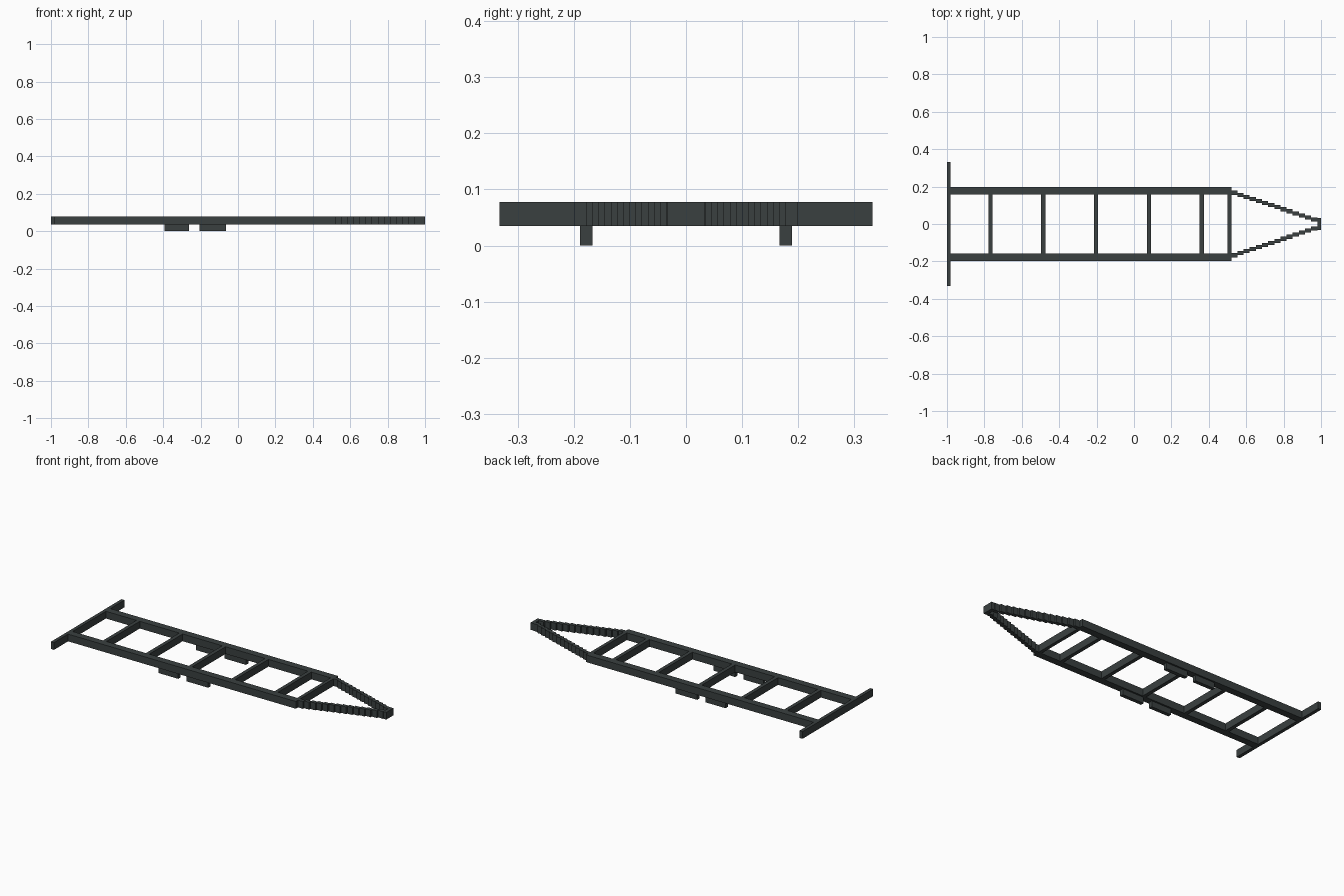
import bpy

cube = bpy.data.objects.get("Cube")
if cube:
    bpy.data.objects.remove(cube, do_unlink=True)

# Dark painted steel
steel = bpy.data.materials.new("dark_steel")
steel.use_nodes = True
colour = (0.042, 0.051, 0.051, 1)
steel.diffuse_color = colour
steel.node_tree.nodes["Principled BSDF"].inputs["Base Color"].default_value = colour

BOTTOM, TOP = 0.035, 0.078
RAIL_IN, RAIL_OUT = 0.157, 0.199
BEAM = 0.022


def box(name, x0, x1, y0, y1, z0=BOTTOM, z1=TOP):
    """Axis-aligned block given by its limits."""
    bpy.ops.mesh.primitive_cube_add(
        size=1, location=((x0 + x1) / 2, (y0 + y1) / 2, (z0 + z1) / 2))
    obj = bpy.context.object
    obj.name = name
    obj.scale = (x1 - x0, y1 - y0, z1 - z0)
    bpy.ops.object.transform_apply(location=False, rotation=False, scale=True)
    obj.data.materials.append(steel)
    return obj


def pair(name, x0, x1, y0, y1, z0=BOTTOM, z1=TOP):
    """The same block on both sides of the frame."""
    box(name + "_left", x0, x1, y0, y1, z0, z1)
    box(name + "_right", x0, x1, -y1, -y0, z0, z1)


# Wide end bar and long side rails
box("end_bar", -1, -0.98, -0.332, 0.332)
pair("side_rail", -0.98, 0.52, RAIL_IN, RAIL_OUT)

# Evenly spaced cross members, and one closing the rails
for i in range(5):
    x = -0.768 + i * 0.2825
    box(f"cross_member_{i + 1}", x - BEAM / 2, x + BEAM / 2, -RAIL_IN, RAIL_IN)
box("closing_member", 0.5, 0.52, -RAIL_IN, RAIL_IN)

# Spring mounts under the rails
for i, (x0, x1) in enumerate([(-0.393, -0.262), (-0.206, -0.064)]):
    pair(f"spring_mount_{i + 1}", x0, x1, 0.167, 0.189, 0, BOTTOM)

# Stepped drawbar arms converging on the coupling block
STEPS = 14
length = (0.98 - 0.52) / STEPS
for i in range(STEPS):
    x = 0.52 + i * length
    outer = 0.178 - i * 0.011
    pair(f"drawbar_step_{i + 1}", x, x + length, outer - BEAM, outer)
box("coupling_block", 0.98, 1, -0.033, 0.033)
